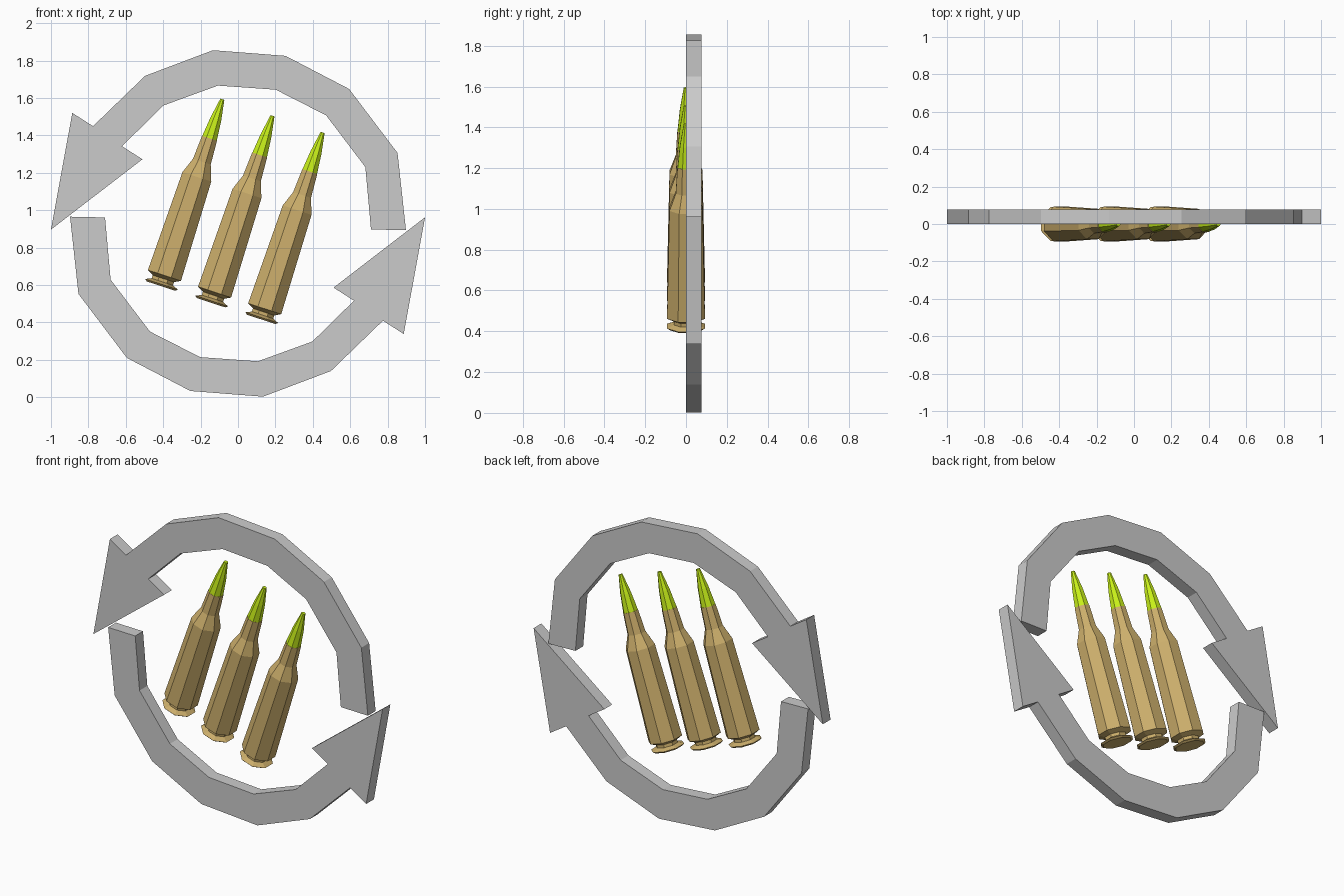
import bpy, bmesh, math

if "Cube" in bpy.data.objects:
    bpy.data.objects.remove(bpy.data.objects["Cube"])

MID_Z = 0.929          # centre height of the arrow ring
THICK = 0.077
SIDES = 8


def material(name, rgb):
    m = bpy.data.materials.new(name)
    m.diffuse_color = (*rgb, 1)
    m.use_nodes = True
    m.node_tree.nodes["Principled BSDF"].inputs["Base Color"].default_value = m.diffuse_color
    return m


def add_object(name, bm, mat=None):
    bmesh.ops.recalc_face_normals(bm, faces=bm.faces)
    me = bpy.data.meshes.new(name)
    bm.to_mesh(me)
    bm.free()
    ob = bpy.data.objects.new(name, me)
    bpy.context.collection.objects.link(ob)
    if mat:
        me.materials.append(mat)
    return ob


def lathe(name, profile, mat):
    """Faceted solid around z; profile is (height, half width across flats)."""
    bm = bmesh.new()
    rings = []
    for h, flat in profile:
        r = flat / math.cos(math.pi / SIDES)
        angles = [math.tau * (i + 0.5) / SIDES for i in range(SIDES)]
        rings.append([bm.verts.new((r * math.cos(a), r * math.sin(a), h)) for a in angles])
    for low, high in zip(rings, rings[1:]):
        for i in range(SIDES):
            j = (i + 1) % SIDES
            bm.faces.new((low[i], low[j], high[j], high[i]))
    bm.faces.new(rings[0])
    bm.faces.new(rings[-1])
    return add_object(name, bm, mat)


# Curved arrows: outer edge and inner edge of the band, plus the head
outer = [(.898, .893), (.853, 1.306), (.594, 1.648), (.254, 1.825),
         (-.134, 1.855), (-.497, 1.718), (-.775, 1.449)]
inner = [(.711, .897), (.681, 1.23), (.471, 1.507), (.202, 1.644),
         (-.107, 1.666), (-.398, 1.56), (-.62, 1.342)]
head = [(-.775, 1.449), (-.886, 1.52), (-1.0, .896), (-.511, 1.272), (-.62, 1.342)]


def arrow(name, sign):
    def place(p):
        return (sign * p[0], 0, MID_Z + sign * (p[1] - MID_Z))
    bm = bmesh.new()
    polys = [(outer[i], outer[i + 1], inner[i + 1], inner[i]) for i in range(len(outer) - 1)]
    polys.append(head)
    for poly in polys:
        bm.faces.new([bm.verts.new(place(p)) for p in poly])
    bmesh.ops.remove_doubles(bm, verts=bm.verts, dist=1e-4)
    res = bmesh.ops.extrude_face_region(bm, geom=bm.faces[:], use_keep_orig=True)
    moved = [g for g in res["geom"] if isinstance(g, bmesh.types.BMVert)]
    bmesh.ops.translate(bm, verts=moved, vec=(0, THICK, 0))
    return add_object(name, bm)


arrow("upper_arrow", 1)
arrow("lower_arrow", -1)

# Three leaning cartridges: brass case with a green tip
brass = material("brass", (.61, .43, .15))
green = material("green_tip", (.58, .87, .01))
case_profile = [(0, .08), (.01, .092), (.024, .06), (.042, .06), (.06, .093),
                (.615, .081), (.70, .05), (.832, .042)]
tip_profile = [(.83, .041), (.94, .03), (1.052, .011)]
tilt = math.radians(18.2)

for k in range(3):
    base = (-.412 + .268 * k, 0, .594 - .089 * k)
    for part in (lathe(f"case_{k + 1}", case_profile, brass),
                 lathe(f"tip_{k + 1}", tip_profile, green)):
        part.location = base
        part.rotation_euler = (0, tilt, 0)
